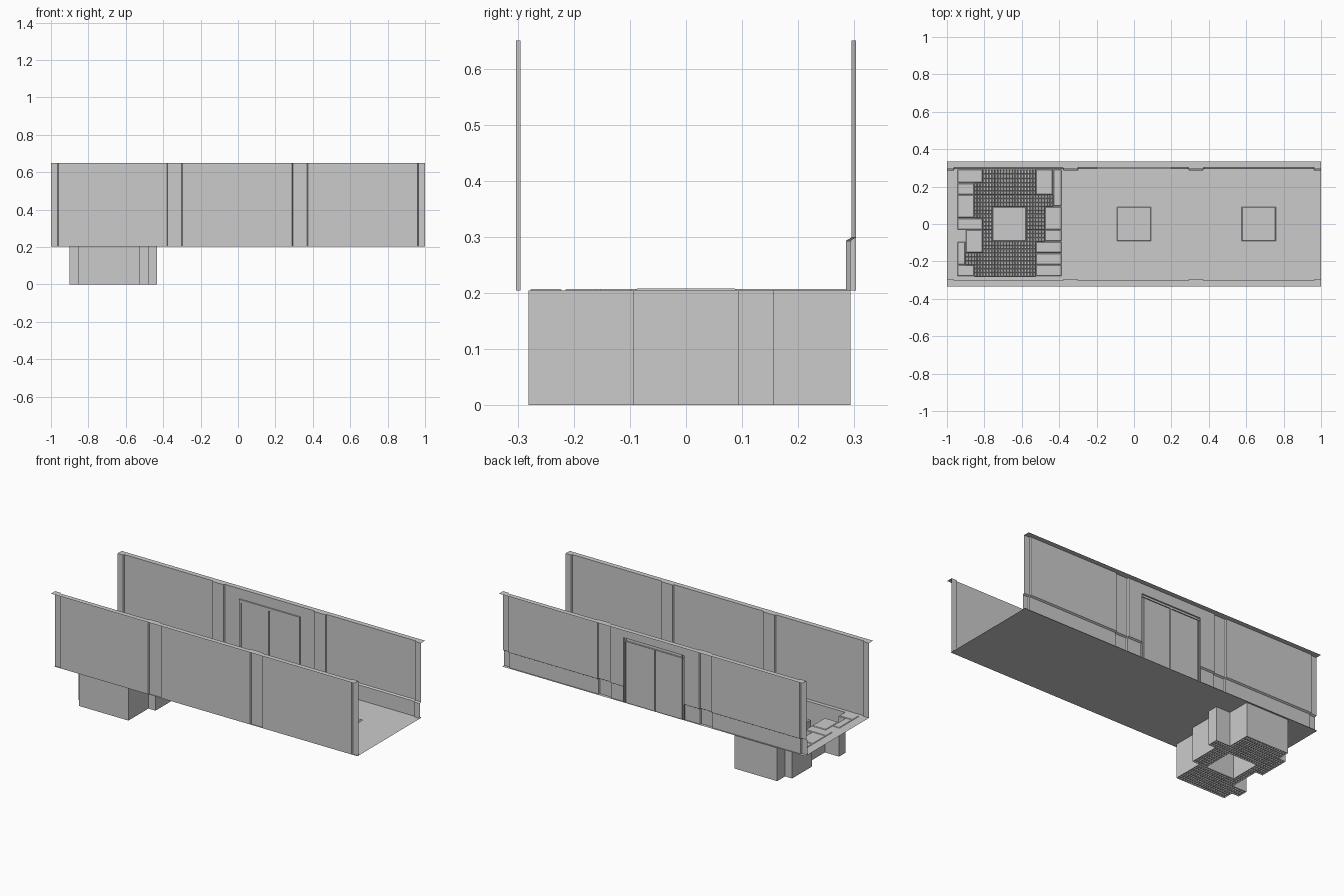
import bpy, bmesh

if "Cube" in bpy.data.objects:
    bpy.data.objects.remove(bpy.data.objects["Cube"])

mat = bpy.data.materials.new("plain_grey")
mat.diffuse_color = (0.6, 0.6, 0.6, 1)
mat.use_nodes = True
mat.node_tree.nodes["Principled BSDF"].inputs["Base Color"].default_value = mat.diffuse_color

FLOOR, TOP, Y = 0.204, 0.65, 0.303


def finish(name, bm):
    bmesh.ops.remove_doubles(bm, verts=bm.verts, dist=1e-5)
    me = bpy.data.meshes.new(name)
    bm.to_mesh(me)
    bm.free()
    me.materials.append(mat)
    ob = bpy.data.objects.new(name, me)
    bpy.context.collection.objects.link(ob)
    return ob


def face(bm, *pts):
    bm.faces.new([bm.verts.new(p) for p in pts])


def frustum(bm, x0, x1, y0, y1, z0, z1, inset):
    """Open-bottomed rectangular stud or slab with sloped sides."""
    i = inset
    a = [(x0, y0, z0), (x1, y0, z0), (x1, y1, z0), (x0, y1, z0)]
    b = [(x0 + i, y0 + i, z1), (x1 - i, y0 + i, z1),
         (x1 - i, y1 - i, z1), (x0 + i, y1 - i, z1)]
    for k in range(4):
        n = (k + 1) % 4
        face(bm, a[k], a[n], b[n], b[k])
    face(bm, *b)


def strip(bm, path, z0, z1):
    """Vertical sheet following a plan path."""
    for (xa, ya), (xb, yb) in zip(path, path[1:]):
        face(bm, (xa, ya, z0), (xb, yb, z0), (xb, yb, z1), (xa, ya, z1))


PILLARS = [(-1, -0.96), (-0.38, -0.297), (0.29, 0.373), (0.96, 1)]


def wall_path(xa, xb, y, sign):
    """Plan path from xa to xb that steps inward at each pillar."""
    step, s = 0.008 * sign, 0.004
    pts = []
    for p0, p1 in PILLARS:
        if p0 >= xa - 1e-6 and p1 <= xb + 1e-6:
            if p0 > -1:
                pts.append((p0, y))
                pts.append((p0 + s, y - step))
            else:
                pts.append((p0, y - step))
            if p1 < 1:
                pts.append((p1 - s, y - step))
                pts.append((p1, y))
            else:
                pts.append((p1, y - step))
    if pts[0][0] > xa:
        pts.insert(0, (xa, y))
    if pts[-1][0] < xb:
        pts.append((xb, y))
    return pts


def lip(bm, path, sign):
    for (xa, ya), (xb, yb) in zip(path, path[1:]):
        face(bm, (xa, ya, TOP), (xb, yb, TOP),
             (xb, sign * 0.333, TOP), (xa, sign * 0.333, TOP))


# Front wall with its outward top lip
bm = bmesh.new()
path = wall_path(-1, 1, -Y, -1)
strip(bm, path, FLOOR, TOP)
lip(bm, path, -1)
finish("front_wall", bm)

# Back wall, open where the doorway is
DW, DH, SKIRT = 0.2, 0.59, 0.293
bm = bmesh.new()
for xa, xb in ((-1, -DW), (DW, 1)):
    p = wall_path(xa, xb, Y, 1)
    strip(bm, p, SKIRT + 0.006, TOP)
    lip(bm, p, 1)
strip(bm, [(-DW, Y), (DW, Y)], DH, TOP)
lip(bm, [(-DW, Y), (DW, Y)], 1)
finish("back_wall", bm)

# Thick skirting along the back wall, with a sloped top edge
bm = bmesh.new()
for xa, xb in ((-1, -DW), (DW, 1)):
    outer = wall_path(xa, xb, Y, 1)
    inner = [(x, y - 0.010) for x, y in outer]
    strip(bm, inner, FLOOR, SKIRT)
    for k in range(len(inner) - 1):
        face(bm, (*inner[k], SKIRT), (*inner[k + 1], SKIRT),
             (*outer[k + 1], SKIRT + 0.006), (*outer[k], SKIRT + 0.006))
for x in (-DW, DW):
    strip(bm, [(x, Y - 0.010), (x, Y)], FLOOR, SKIRT)
finish("skirting", bm)

# Door frame and the two sliding door leaves
bm = bmesh.new()
yf, yd = Y - 0.008, Y - 0.002
for s in (-1, 1):
    strip(bm, [(s * DW, Y), (s * DW, yf), (s * 0.186, yf), (s * 0.186, yd)], FLOOR, DH)
face(bm, (-DW, yf, 0.572), (DW, yf, 0.572), (DW, yf, DH), (-DW, yf, DH))
for z in (0.572, DH):
    face(bm, (-DW, yf, z), (DW, yf, z), (DW, Y, z), (-DW, Y, z))
finish("door_frame", bm)
for name, x0, x1 in (("left_door", -0.186, -0.006), ("right_door", 0.006, 0.186)):
    bm = bmesh.new()
    strip(bm, [(x0, Y), (x0, yd - 0.003), (x1, yd - 0.003), (x1, Y)], FLOOR, 0.572)
    finish(name, bm)
bm = bmesh.new()
strip(bm, [(-0.006, Y), (0.006, Y)], FLOOR, 0.572)
finish("door_gap", bm)

# Grid of the broken floor area: 12 columns by 9 rows
xs = [-0.947 + 0.0468 * i for i in range(13)]
ys = [0.281 - 0.0624 * j for j in range(10)]
ys[0] = 0.293
PIT = [(3, 8), (2, 8), (2, 10), (2, 9), (3, 9), (3, 9), (3, 8), (1, 8), (2, 8)]


def is_pit(c, r):
    if not (0 <= r < 9):
        return False
    if 4 <= c <= 7 and 3 <= r <= 5:      # standing column in the middle
        return False
    return PIT[r][0] <= c <= PIT[r][1]


# Floor sheet with the stepped opening
bm = bmesh.new()
gx, gy = [-1] + xs + [1], [Y] + ys + [-Y]
for i in range(len(gx) - 1):
    for j in range(len(gy) - 1):
        if not is_pit(i - 1, j - 1):
            face(bm, (gx[i], gy[j + 1], FLOOR), (gx[i + 1], gy[j + 1], FLOOR),
                 (gx[i + 1], gy[j], FLOOR), (gx[i], gy[j], FLOOR))
floor = finish("floor", bm)

# Pit sides and the sides of the standing column
bm = bmesh.new()
for r in range(9):
    for c in range(12):
        if not is_pit(c, r):
            continue
        x0, x1, y1, y0 = xs[c], xs[c + 1], ys[r], ys[r + 1]
        for dc, dr, a, b in ((-1, 0, (x0, y0), (x0, y1)), (1, 0, (x1, y0), (x1, y1)),
                             (0, -1, (x0, y1), (x1, y1)), (0, 1, (x0, y0), (x1, y0))):
            if not is_pit(c + dc, r + dr):
                strip(bm, [a, b], 0, FLOOR)
finish("pit_sides", bm)

# Studded pit bottom, three by three studs per cell
bm = bmesh.new()
for r in range(9):
    for c in range(12):
        if is_pit(c, r):
            w, h = (xs[c + 1] - xs[c]) / 3, (ys[r] - ys[r + 1]) / 3
            for i in range(3):
                for j in range(3):
                    x, y = xs[c] + i * w, ys[r + 1] + j * h
                    frustum(bm, x, x + w, y, y + h, 0, 0.006, 0.003)
finish("pit_grating", bm)

# Loose floor tiles around the opening (column and row ranges)
TILES = [(0, 3, 0, 1), (0, 2, 1, 2), (0, 2, 2, 4), (0, 3, 4, 5), (1, 3, 5, 7),
         (0, 1, 6, 8), (0, 2, 8, 9), (9, 11, 0, 2), (11, 12, 0, 3), (10, 12, 3, 5),
         (10, 12, 5, 6), (9, 12, 6, 7), (9, 12, 7, 8), (9, 12, 8, 9)]
bm = bmesh.new()
for c0, c1, r0, r1 in TILES:
    frustum(bm, xs[c0] + 0.002, xs[c1] - 0.002, ys[r1] + 0.002, ys[r0] - 0.002,
            FLOOR, FLOOR + 0.003, 0.003)
finish("floor_tiles", bm)

# Raised square floor panels
for k, x in enumerate((-0.666, 0, 0.666)):
    bm = bmesh.new()
    frustum(bm, x - 0.092, x + 0.092, -0.092, 0.092, FLOOR, FLOOR + 0.004, 0.005)
    finish("floor_panel_%d" % (k + 1), bm)
